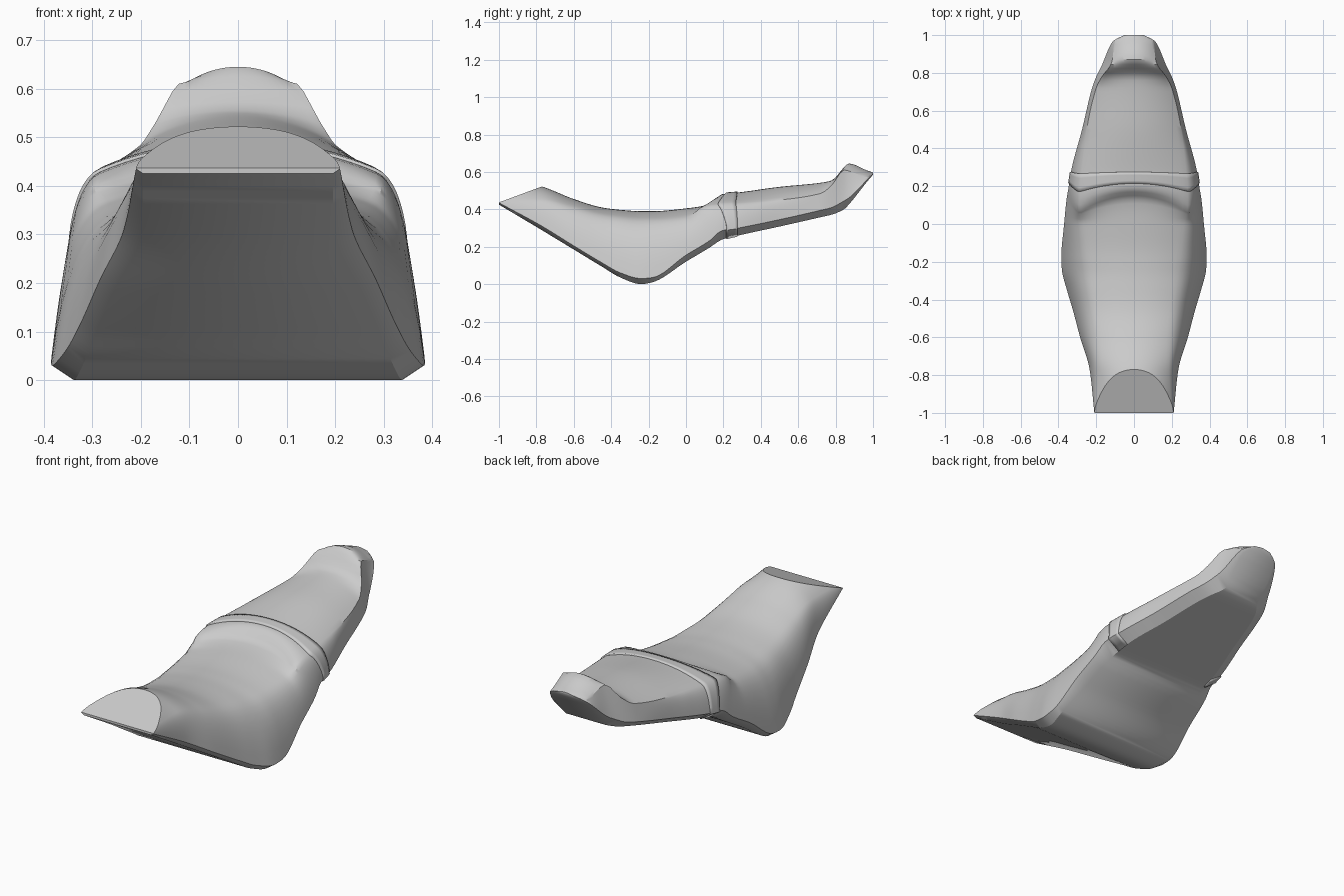
import bpy, bmesh
from mathutils import Vector

cube = bpy.data.objects.get("Cube")
if cube:
    bpy.data.objects.remove(cube, do_unlink=True)

grey = bpy.data.materials.new("seat grey")
grey.use_nodes = True
grey.diffuse_color = (0.6, 0.6, 0.6, 1)
grey.node_tree.nodes["Principled BSDF"].inputs["Base Color"].default_value = grey.diffuse_color

# Stations: y, edge width, edge z, base z, shoulder width, shoulder z, crown z
STATIONS = [
    (-1, .21, .435, .425, .2, .46, .58),
    (-.77, .235, .31, .288, .185, .455, .522),
    (-.6, .285, .205, .185, .19, .415, .455),
    (-.45, .325, .115, .094, .205, .375, .41),
    (-.35, .355, .06, .035, .22, .36, .397),
    (-.24, .382, .03, 0, .235, .35, .39),
    (-.18, .385, .035, .01, .245, .35, .39),
    (0, .37, .155, .12, .265, .365, .405),
    (.13, .357, .235, .198, .28, .395, .428),
    (.19, .347, .285, .237, .285, .425, .48),
    (.28, .333, .3, .26, .275, .435, .49),
    (.5, .275, .345, .308, .25, .45, .52),
    (.72, .222, .395, .358, .2, .485, .542),
    (.78, .2, .41, .372, .17, .53, .555),
    (.845, .168, .445, .4, .122, .61, .625),
    (.87, .158, .46, .425, .115, .605, .645),
    (.97, .11, .56, .55, .1, .575, .607),
    (1, .05, .59, .585, .03, .593, .597),
]


def slope(i, c):
    """Tangent that never overshoots its neighbours."""
    if i in (0, len(STATIONS) - 1):
        i, j = (0, 1) if i == 0 else (i - 1, i)
        return (STATIONS[j][c] - STATIONS[i][c]) / (STATIONS[j][0] - STATIONS[i][0])
    a, b, d = STATIONS[i - 1:i + 2]
    s, t = (b[c] - a[c]) / (b[0] - a[0]), (d[c] - b[c]) / (d[0] - b[0])
    return 0 if s * t <= 0 else 2 * s * t / (s + t)


def station(y):
    """Smoothly interpolated section values at y."""
    i = max(k for k in range(len(STATIONS) - 1) if STATIONS[k][0] <= y or k == 0)
    a, b = STATIONS[i], STATIONS[i + 1]
    h = b[0] - a[0]
    t = (y - a[0]) / h
    return [a[c] * (1 + 2 * t) * (1 - t) ** 2 + slope(i, c) * h * t * (1 - t) ** 2
            + b[c] * t * t * (3 - 2 * t) + slope(i + 1, c) * h * t * t * (t - 1)
            for c in range(1, 7)]


def bezier(a, b, c, n):
    return [a * (1 - t) ** 2 + b * 2 * t * (1 - t) + c * t * t for t in (k / n for k in range(n))]


def section(y):
    """Open outline over the top, from one base corner to the other."""
    w, ze, zb, sx, sz, zt = station(y)
    edge, shoulder, crown = Vector((w, ze)), Vector((sx, sz)), Vector((0, zt))
    top = Vector((sx * .55, zt))
    out = shoulder - top
    soft = shoulder + out * (.75 * (w - sx) / max(out.x, .01))
    sharp = min(1, max(0, (y - .4) / .3))
    side = soft.lerp((edge + shoulder) / 2, sharp)
    base = Vector((w - min(.065, 1.5 * (ze - zb), w * .4), zb))
    half = [base] + bezier(edge, side, shoulder, 8) + bezier(shoulder, top, crown, 10)
    points = half + [crown] + [Vector((-p.x, p.y)) for p in reversed(half)]
    # The step behind the rider bows forward at its ends
    bow = .08 * max(0, 1 - abs(y - .15) / .14)
    last = len(points) - 1
    result = []
    for k, p in enumerate(points):
        on_top = min(1, max(0, (min(k, last - k) - 2) / 6))
        result.append((p.x, y - bow * on_top * min(1, (p.x / .28) ** 2), p.y))
    return result


def loft(name, ys, closed):
    bm = bmesh.new()
    rings = [[bm.verts.new(p) for p in section(y)] for y in ys]
    n = len(rings[0])
    for a, b in zip(rings, rings[1:]):
        for k in range(n if closed else n - 1):
            m = (k + 1) % n
            bm.faces.new((a[k], a[m], b[m], b[k]))
    if closed:
        bm.faces.new(rings[0])
        bm.faces.new(rings[-1])
        # Slanted flat cut across the nose
        cut = bmesh.ops.bisect_plane(
            bm, geom=bm.verts[:] + bm.edges[:] + bm.faces[:], dist=1e-5,
            plane_co=(0, -1, .437), plane_no=(0, -.37, 1), clear_outer=False)
        plane = Vector((0, -.37, 1))
        nose = [v for v in bm.verts if v.co.y < -.6
                and (v.co - Vector((0, -1, .437))).dot(plane) > 1e-4]
        bmesh.ops.delete(bm, geom=nose, context='VERTS')
        rim = [e for e in bm.edges if e.is_boundary]
        bmesh.ops.holes_fill(bm, edges=rim, sides=0)
    bmesh.ops.recalc_face_normals(bm, faces=bm.faces[:])
    mesh = bpy.data.meshes.new(name)
    bm.to_mesh(mesh)
    bm.free()
    mesh.materials.append(grey)
    obj = bpy.data.objects.new(name, mesh)
    bpy.context.collection.objects.link(obj)
    bpy.ops.object.select_all(action='DESELECT')
    obj.select_set(True)
    bpy.context.view_layer.objects.active = obj
    bpy.ops.object.shade_smooth_by_angle(angle=.52)
    return obj


# Seat body, with rings on every station and evenly between
ys = []
for a, b in zip(STATIONS, STATIONS[1:]):
    steps = max(2, round((b[0] - a[0]) / .02))
    ys += [a[0] + (b[0] - a[0]) * k / steps for k in range(steps)]
loft("seat_body", ys + [1], True)

# Grab strap wrapped over the top and sides
strap = loft("strap", [.215 + .015 * k for k in range(5)], False)
solid = strap.modifiers.new("thickness", 'SOLIDIFY')
solid.thickness = .012
solid.offset = 0
